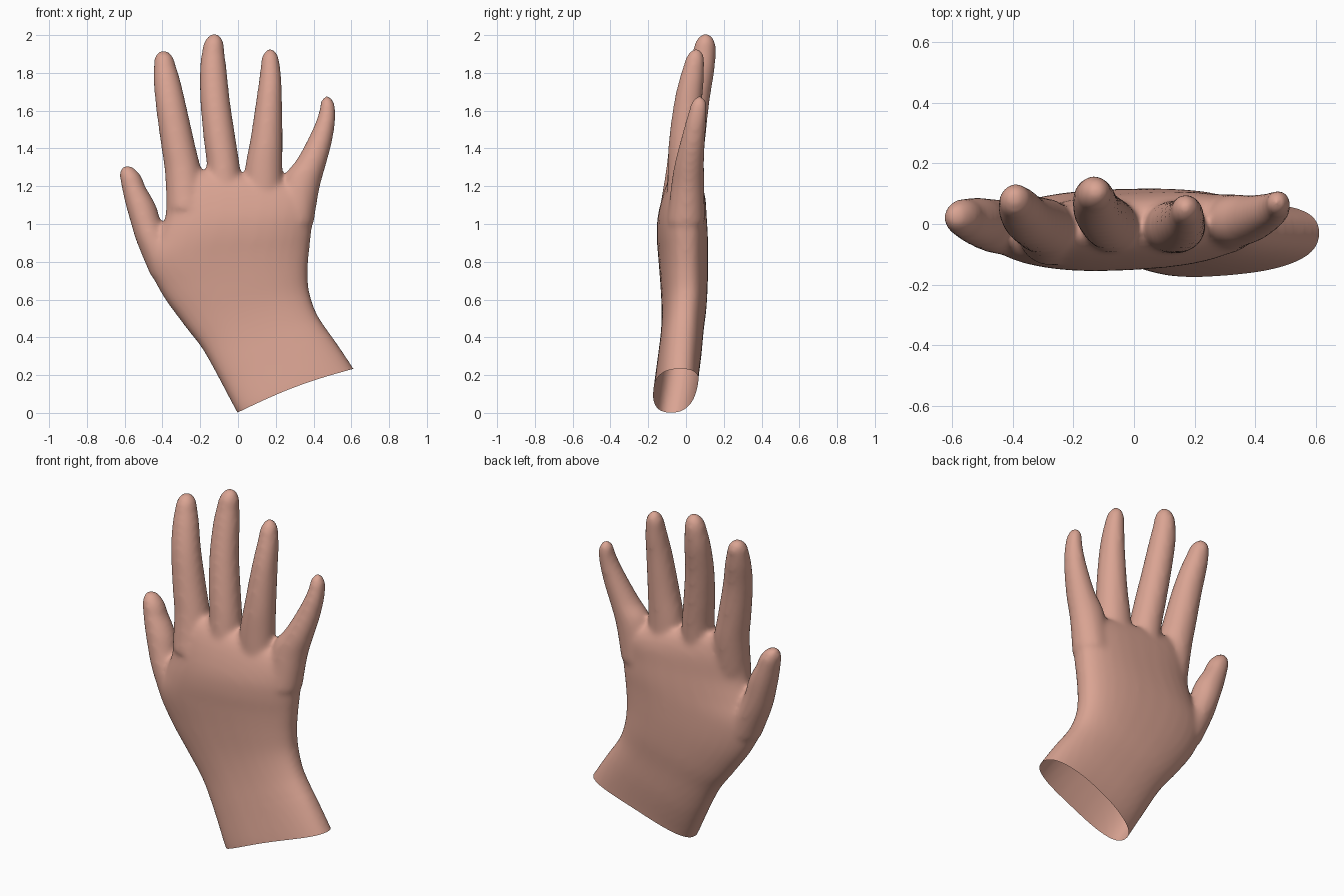
import bpy, bmesh, math
from mathutils import Vector

SEG = 32


def spline(rows, steps=5):
    """Catmull-Rom interpolation through rows of numbers."""
    out = []
    for i in range(len(rows) - 1):
        p = [rows[max(i - 1, 0)], rows[i], rows[i + 1], rows[min(i + 2, len(rows) - 1)]]
        for s in range(steps):
            t = s / steps
            out.append([0.5 * (2 * b + (c - a) * t + (2 * a - 5 * b + 4 * c - d) * t * t
                               + (3 * b - a - 3 * c + d) * t ** 3) for a, b, c, d in zip(*p)])
    return out + [list(rows[-1])]


def loft(bm, rows, tip=None, power=2.0):
    """Closed tube. Row: left x,y,z, right x,y,z, half depth. Optional round tip."""
    rings = []
    for r in spline(rows):
        left, right = Vector(r[:3]), Vector(r[3:6])
        rings.append(((left + right) / 2, (right - left) / 2, r[6]))
    if tip:
        c, u, d = rings[-1]
        for k in range(1, 6):
            a = math.radians(k * 16.5)
            rings.append((c.lerp(Vector(tip), math.sin(a)), u * math.cos(a), d * math.cos(a)))
    e = 2 / power
    loops = []
    for c, u, d in rings:
        loop = []
        for k in range(SEG):
            a = 2 * math.pi * k / SEG
            ca, sa = math.cos(a), math.sin(a)
            cx = math.copysign(abs(ca) ** e, ca)
            sy = math.copysign(abs(sa) ** e, sa)
            loop.append(bm.verts.new(c + u * cx + Vector((0, d * sy, 0))))
        loops.append(loop)
    faces = [bm.faces.new(loops[0]), bm.faces.new(loops[-1][::-1])]
    for a, b in zip(loops, loops[1:]):
        for k in range(SEG):
            j = (k + 1) % SEG
            faces.append(bm.faces.new((a[k], b[k], b[j], a[j])))
    bmesh.ops.recalc_face_normals(bm, faces=faces)


def digit(bm, rows, tip):
    """Rows: left x, left z, right x, right z, centre y, half depth."""
    loft(bm, [(a, y, b, c, y, d, h) for a, b, c, d, y, h in rows], tip)


bm = bmesh.new()

# cuff and palm
loft(bm, [
    (0.05, -0.08, -0.09, 0.675, -0.03, 0.14, 0.115),
    (-0.005, -0.08, 0.0, 0.615, -0.03, 0.23, 0.115),
    (-0.10, -0.05, 0.18, 0.50, -0.02, 0.40, 0.115),
    (-0.19, -0.03, 0.34, 0.42, -0.01, 0.52, 0.113),
    (-0.29, -0.02, 0.47, 0.378, 0.0, 0.64, 0.118),
    (-0.41, -0.02, 0.64, 0.370, 0.0, 0.75, 0.125),
    (-0.475, -0.03, 0.80, 0.378, 0.0, 0.86, 0.130),
    (-0.425, -0.04, 0.93, 0.388, 0.0, 0.95, 0.132),
    (-0.385, -0.04, 1.04, 0.397, 0.0, 1.04, 0.126),
    (-0.380, -0.03, 1.17, 0.412, 0.01, 1.13, 0.108),
    (-0.350, -0.02, 1.26, 0.36, 0.01, 1.19, 0.080),
    (-0.28, -0.01, 1.30, 0.26, 0.01, 1.22, 0.045),
], power=2.5)

# thumb
digit(bm, [
    (-0.46, 0.72, -0.25, 0.76, -0.02, 0.09),
    (-0.535, 0.90, -0.35, 0.90, -0.01, 0.09),
    (-0.572, 1.02, -0.403, 1.00, 0.0, 0.085),
    (-0.602, 1.13, -0.435, 1.10, 0.01, 0.078),
    (-0.625, 1.24, -0.492, 1.20, 0.02, 0.064),
], (-0.575, 0.025, 1.31))

# index finger
digit(bm, [
    (-0.378, 1.08, -0.17, 1.08, -0.04, 0.10),
    (-0.388, 1.28, -0.195, 1.28, -0.012, 0.095),
    (-0.408, 1.42, -0.227, 1.42, 0.0, 0.09),
    (-0.435, 1.62, -0.272, 1.62, 0.02, 0.08),
    (-0.447, 1.76, -0.305, 1.76, 0.05, 0.072),
    (-0.445, 1.85, -0.333, 1.85, 0.072, 0.060),
], (-0.395, 0.085, 1.92))

# middle finger
digit(bm, [
    (-0.165, 1.10, 0.025, 1.10, -0.02, 0.09),
    (-0.165, 1.30, 0.01, 1.30, -0.002, 0.09),
    (-0.182, 1.45, -0.012, 1.45, 0.015, 0.088),
    (-0.200, 1.65, -0.042, 1.65, 0.045, 0.08),
    (-0.202, 1.82, -0.060, 1.82, 0.080, 0.072),
    (-0.190, 1.92, -0.073, 1.92, 0.098, 0.060),
], (-0.125, 0.105, 2.01))

# ring finger
digit(bm, [
    (0.03, 1.08, 0.235, 1.08, -0.01, 0.09),
    (0.035, 1.28, 0.235, 1.28, -0.01, 0.088),
    (0.065, 1.45, 0.236, 1.45, -0.005, 0.085),
    (0.095, 1.65, 0.234, 1.65, 0.012, 0.075),
    (0.112, 1.77, 0.230, 1.77, 0.03, 0.065),
    (0.120, 1.84, 0.222, 1.84, 0.042, 0.055),
], (0.170, 0.055, 1.93))

# little finger
digit(bm, [
    (0.20, 1.02, 0.400, 1.00, 0.0, 0.10),
    (0.24, 1.24, 0.430, 1.18, 0.01, 0.088),
    (0.31, 1.34, 0.462, 1.30, 0.018, 0.078),
    (0.370, 1.45, 0.495, 1.42, 0.035, 0.066),
    (0.415, 1.55, 0.514, 1.53, 0.052, 0.055),
    (0.432, 1.61, 0.517, 1.60, 0.064, 0.047),
], (0.474, 0.072, 1.68))

mesh = bpy.data.meshes.new("glove")
bm.to_mesh(mesh)
bm.free()
glove = bpy.data.objects.new("glove", mesh)
bpy.context.collection.objects.link(glove)
bpy.context.view_layer.objects.active = glove
glove.select_set(True)

# fuse the parts into one soft skin
remesh = glove.modifiers.new("fuse", 'REMESH')
remesh.mode = 'VOXEL'
remesh.voxel_size = 0.013
soften = glove.modifiers.new("soften", 'SMOOTH')
soften.factor = 0.5
soften.iterations = 14
for name in ("fuse", "soften"):
    bpy.ops.object.modifier_apply(modifier=name)

# open the wrist along a slanted cut
bm = bmesh.new()
bm.from_mesh(mesh)
bmesh.ops.bisect_plane(bm, geom=bm.verts[:] + bm.edges[:] + bm.faces[:],
                       plane_co=(0, 0, 0.003), plane_no=(0.353, 0, -0.936), clear_outer=True)
# gentle arch of the cuff rim
for v in bm.verts:
    h = v.co.z - 0.377 * v.co.x
    if h < 0.25 and 0 < v.co.x < 0.61:
        v.co.z += 0.02 * math.sin(math.pi * v.co.x / 0.61) * (1 - h / 0.25)
bm.to_mesh(mesh)
bm.free()

bpy.ops.object.shade_smooth()
skin = bpy.data.materials.new("skin_rubber")
skin.diffuse_color = (0.70, 0.37, 0.29, 1)
mesh.materials.append(skin)
